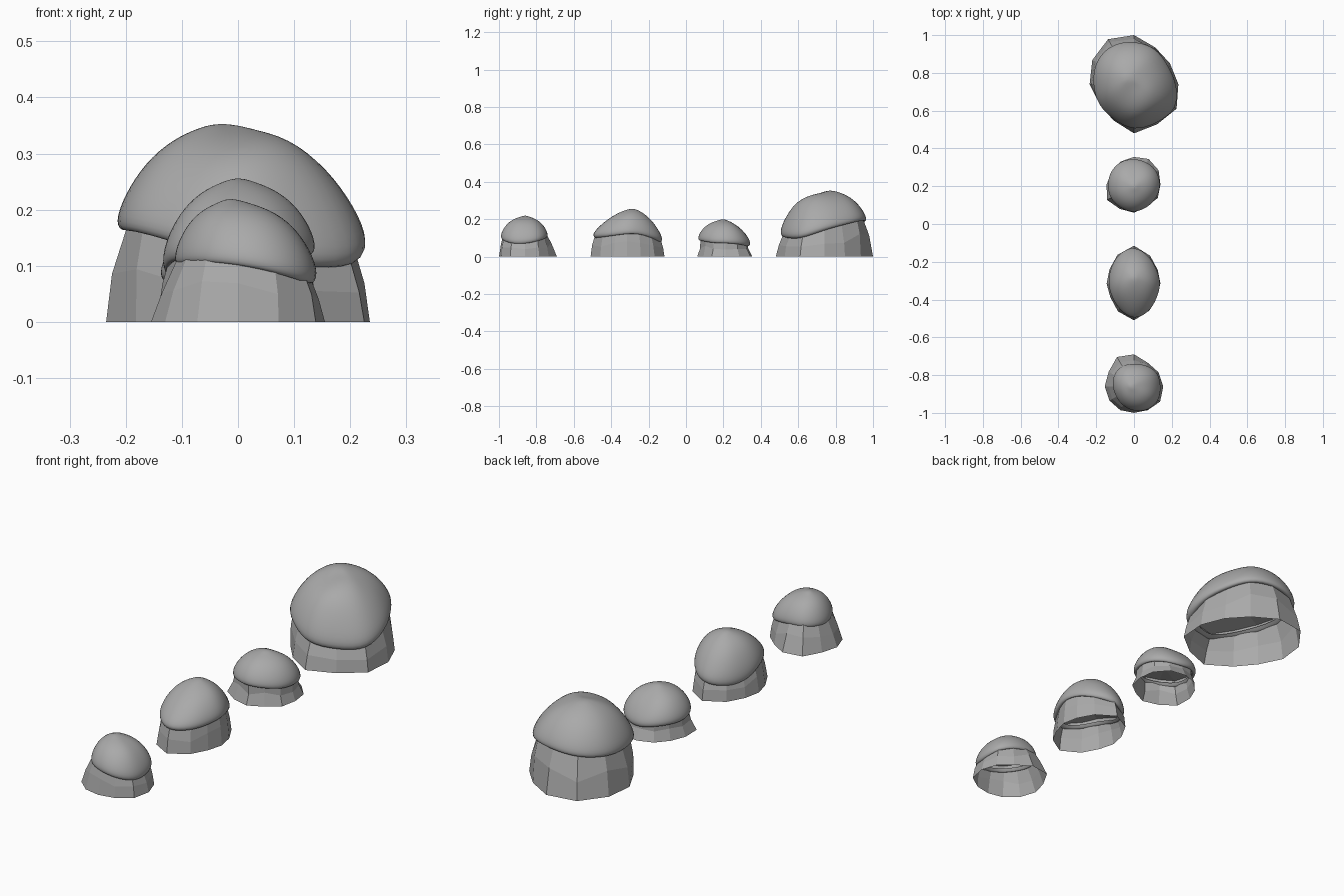
import bpy, bmesh, random
from math import cos, sin, pi, exp
from mathutils import Vector

random.seed(4)
SIDES = 12
# Cap cross-section: share of rim radius, share of height from rim to peak
DOME = [(1.0, 0.0), (1.09, 0.15), (0.99, 0.45), (0.77, 0.73), (0.5, 0.9), (0.24, 0.985)]

if "Cube" in bpy.data.objects:
    bpy.data.objects.remove(bpy.data.objects["Cube"], do_unlink=True)

stone = bpy.data.materials.new("stone_grey")
stone.use_nodes = True
stone.diffuse_color = (0.4, 0.4, 0.4, 1)
stone.node_tree.nodes["Principled BSDF"].inputs["Base Color"].default_value = (0.4, 0.4, 0.4, 1)


def loft(name, rings, tip):
    """Skin a stack of rings and close the last one to a tip point."""
    bm = bmesh.new()
    rows = [[bm.verts.new(p) for p in ring] for ring in rings]
    end = bm.verts.new(tip)
    for i in range(SIDES):
        j = (i + 1) % SIDES
        for low, high in zip(rows, rows[1:]):
            bm.faces.new((low[i], low[j], high[j], high[i]))
        bm.faces.new((rows[-1][i], rows[-1][j], end))
    mesh = bpy.data.meshes.new(name)
    bm.to_mesh(mesh)
    bm.free()
    mesh.materials.append(stone)
    obj = bpy.data.objects.new(name, mesh)
    bpy.context.collection.objects.link(obj)
    return obj


def outline(cy, radii, heights):
    """Ring of points from radii and heights at equal angles, starting at +x."""
    return [Vector((r * cos(2 * pi * i / SIDES), cy + r * sin(2 * pi * i / SIDES), z))
            for i, (r, z) in enumerate(zip(radii, heights))]


def boulder(name, cy, foot, cap, rim, peak, waist=1.03, taper=1.0, lumps=()):
    """Faceted hollow base with a smooth bulging cap; outlines in hundredths."""
    foot, cap, rim = ([v / 100 for v in row] for row in (foot, cap, rim))
    peak = Vector(peak)
    bottom = outline(cy, foot, [0] * SIDES)
    edge = outline(cy, cap, rim)
    middle = Vector((0, cy, 0))

    # Faceted base, open underneath
    top = [middle + (p - middle) * 0.91 for p in edge]
    for p, z in zip(top, rim):
        p.z = z + 0.025
    belt = []
    for a, b in zip(bottom, top):
        p = a.lerp(b, 0.47 + random.uniform(-0.1, 0.1))
        k = waist + random.uniform(-0.015, 0.015)
        belt.append(Vector((p.x * k, cy + (p.y - cy) * k, p.z)))
    roof = Vector((0, cy, sum(p.z for p in top) / SIDES))
    loft(name + "_base", [bottom, belt, top], roof)

    # Smooth cap with a tucked-in lip
    def swell(p):
        for x, y, height, size in lumps:
            p.z += height * exp(-((p.x - x) ** 2 + (p.y - y) ** 2) / size ** 2)
        return p

    lip = [middle + (p - middle) * 0.88 for p in edge]
    for p, z in zip(lip, rim):
        p.z = z + 0.01
    rings = [lip]
    for spread, rise in DOME:
        ring = []
        for e in edge:
            p = peak.lerp(e, spread)
            p.z = e.z - 0.008 + (peak.z - e.z) * rise ** taper
            ring.append(swell(p) if rise > 0.3 else p)
        rings.append(ring)
    obj = loft(name + "_cap", rings, swell(peak.copy()))
    obj.data.shade_smooth()
    sub = obj.modifiers.new("rounding", "SUBSURF")
    sub.levels = sub.render_levels = 2


boulder("front_boulder", -0.86,
        foot=[15.5, 15, 14.5, 17, 18, 15.5, 15.5, 15, 14.5, 14, 14.5, 16],
        cap=[13.5, 14, 12.5, 11.5, 12.5, 12, 11, 10.5, 11.5, 12.5, 14, 14.5],
        rim=[7, 8.5, 10, 11, 11, 10.5, 10.5, 11, 11, 10.5, 9, 7],
        peak=(-0.015, -0.86, 0.222), taper=1.1,
        lumps=[(0.09, -0.92, 0.008, 0.05)])

boulder("second_boulder", -0.315,
        foot=[14, 14.5, 17, 20, 17.5, 15, 14.5, 14.5, 17, 19.5, 16.5, 14],
        cap=[13.5, 13.5, 16, 19.5, 17, 14, 13, 13, 15, 18.5, 16, 13.5],
        rim=[12.5, 12.5, 10, 7.5, 6.5, 7, 10, 11.5, 11, 10, 10.5, 11.5],
        peak=(0, -0.285, 0.26), taper=1.1,
        lumps=[(0, -0.45, -0.025, 0.08), (0, -0.15, -0.025, 0.07)])

boulder("third_boulder", 0.21,
        foot=[14, 15, 15.5, 14.5, 14, 13.5, 14.5, 16.5, 15, 15, 13.5, 14.5],
        cap=[13.5, 13.5, 13, 13, 13.5, 13.5, 13.5, 14, 14, 14.5, 13.5, 13.5],
        rim=[7.5, 7, 6, 5.5, 7, 7.5, 7.5, 8, 9, 9, 8.5, 7.5],
        peak=(0, 0.2, 0.203), waist=0.95, taper=1.05,
        lumps=[(0, 0.31, -0.018, 0.06)])

boulder("back_boulder", 0.74,
        foot=[23.5, 22, 22.5, 26, 27.5, 25.5, 23.5, 21, 22, 26, 24.5, 26],
        cap=[21.5, 19.5, 21.5, 22, 23.5, 23, 21, 21, 20.5, 23.5, 22.5, 25],
        rim=[14.5, 17, 19.5, 19.5, 18, 17, 16.5, 16.5, 14, 11, 10, 9.5],
        peak=(-0.03, 0.77, 0.357), taper=1.3,
        lumps=[(0.09, 0.63, 0.05, 0.06), (0, 0.68, -0.012, 0.05), (-0.02, 0.55, 0.015, 0.05)])
